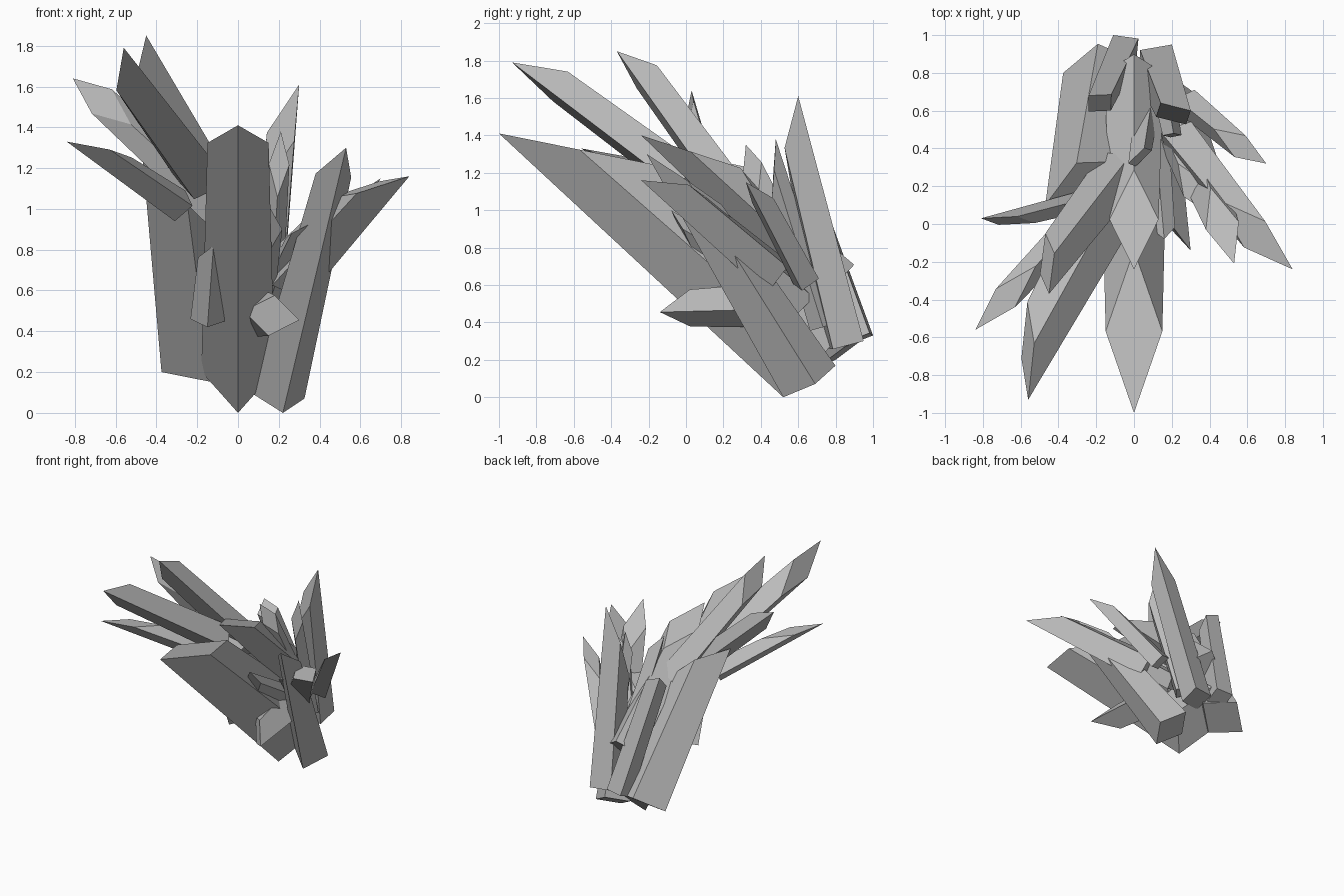
import bpy, bmesh, math
from mathutils import Vector

cube = bpy.data.objects.get("Cube")
if cube:
    bpy.data.objects.remove(cube, do_unlink=True)

# One plain grey stone colour
stone = bpy.data.materials.new("grey_stone")
stone.use_nodes = True
grey = (0.5, 0.5, 0.5, 1)
stone.diffuse_color = grey
stone.node_tree.nodes["Principled BSDF"].inputs["Base Color"].default_value = grey


def crystal(name, base, tip, ridge, depth, width, cap, flare=1.2):
    """Four-sided shard whose leading edge runs from base to tip.
    ridge: side the leading edge faces; depth and width: half sizes of the
    section; cap: how far the opposite edge stops short of the tip;
    flare: how much thicker the root is."""
    base, tip = Vector(base), Vector(tip)
    length = (tip - base).length
    axis = (tip - base).normalized()
    out = Vector(ridge)
    out = (out - axis * out.dot(axis)).normalized()
    side = axis.cross(out)
    bm = bmesh.new()
    low, high = [], []
    for i in range(4):
        a = math.tau * i / 4
        shift = out * depth * (math.cos(a) - 1) + side * width * math.sin(a)
        drop = cap * (1 - math.cos(a)) / 2
        low.append(bm.verts.new(base + shift * flare))
        high.append(bm.verts.new(base + shift + axis * (length - drop)))
    bm.faces.new(low)
    bm.faces.new(high)
    for i in range(4):
        j = (i + 1) % 4
        bm.faces.new((low[i], low[j], high[j], high[i]))
    bmesh.ops.recalc_face_normals(bm, faces=bm.faces)
    mesh = bpy.data.meshes.new(name)
    bm.to_mesh(mesh)
    bm.free()
    mesh.materials.append(stone)
    obj = bpy.data.objects.new(name, mesh)
    bpy.context.collection.objects.link(obj)


# Large front shards
crystal("center_shard", (0, .52, 0), (0, -1, 1.41), (0, -1, -1), .23, .15, .75)
crystal("left_shard", (.22, .52, 0), (.53, -.21, 1.3), (.15, -.8, -.4), .11, .09, .45, 1.5)
crystal("upper_center_shard", (0, .7, .5), (0, -.24, 1.4), (0, -.7, -.7), .12, .13, .5)

# Long shards fanning to the right
crystal("right_long_shard", (-.04, -.06, 1.13), (-.56, -.93, 1.79), (.82, -.56, -.07), .135, .095, .51)
crystal("right_tall_shard", (.04, .22, 1.02), (-.45, -.37, 1.85), (.7, -.6, .1), .11, .09, .36)
crystal("right_thin_shard", (-.12, .22, 1), (-.81, .03, 1.64), (-.28, .94, -.12), .05, .08, .35)
crystal("right_low_shard", (-.31, 0, .94), (-.84, -.56, 1.33), (0, 0, -1), .07, .07, .45)

# Upright shards at the back
crystal("back_right_slab", (-.375, .8, .2), (-.47, .1, 1.28), (-1, -.09, -.2), .18, .13, .35)
crystal("back_center_slab", (-.11, 1, .33), (-.24, .68, 1.2), (-.6, .7, .2), .08, .08, .12)
crystal("back_left_spire", (.2, .95, .3), (.3, .6, 1.61), (.65, .7, .2), .11, .09, .5)
crystal("back_left_thin", (.15, .8, .4), (.21, .48, 1.38), (0, .7, .3), .06, .05, .3)
crystal("inner_spire", (.02, .75, .5), (-.03, .32, 1.35), (-.5, -.3, 1), .06, .06, .25)

# Shards fanning to the left
crystal("left_fan_front", (.33, .43, .55), (.84, -.24, 1.16), (.64, -.2, -.74), .124, .094, .5)
crystal("left_fan_back", (.35, .62, .57), (.7, .32, 1.15), (.78, -.28, -.55), .07, .065, .36)
crystal("left_fan_inner", (.18, .6, .45), (.4, .05, .95), (.5, -.3, -.7), .07, .07, .3)

# Small shards near the foot
crystal("small_low_shard", (.24, .45, .47), (.3, -.14, .455), (1, 0, -.15), .12, .1, .35)
crystal("small_right_shard", (-.15, .1, .42), (-.12, -.08, .82), (0, -1, -.3), .07, .07, .2)
crystal("small_inner_shard", (.1, .6, .6), (.16, -.08, 1), (0, -.3, 1), .06, .06, .2)
